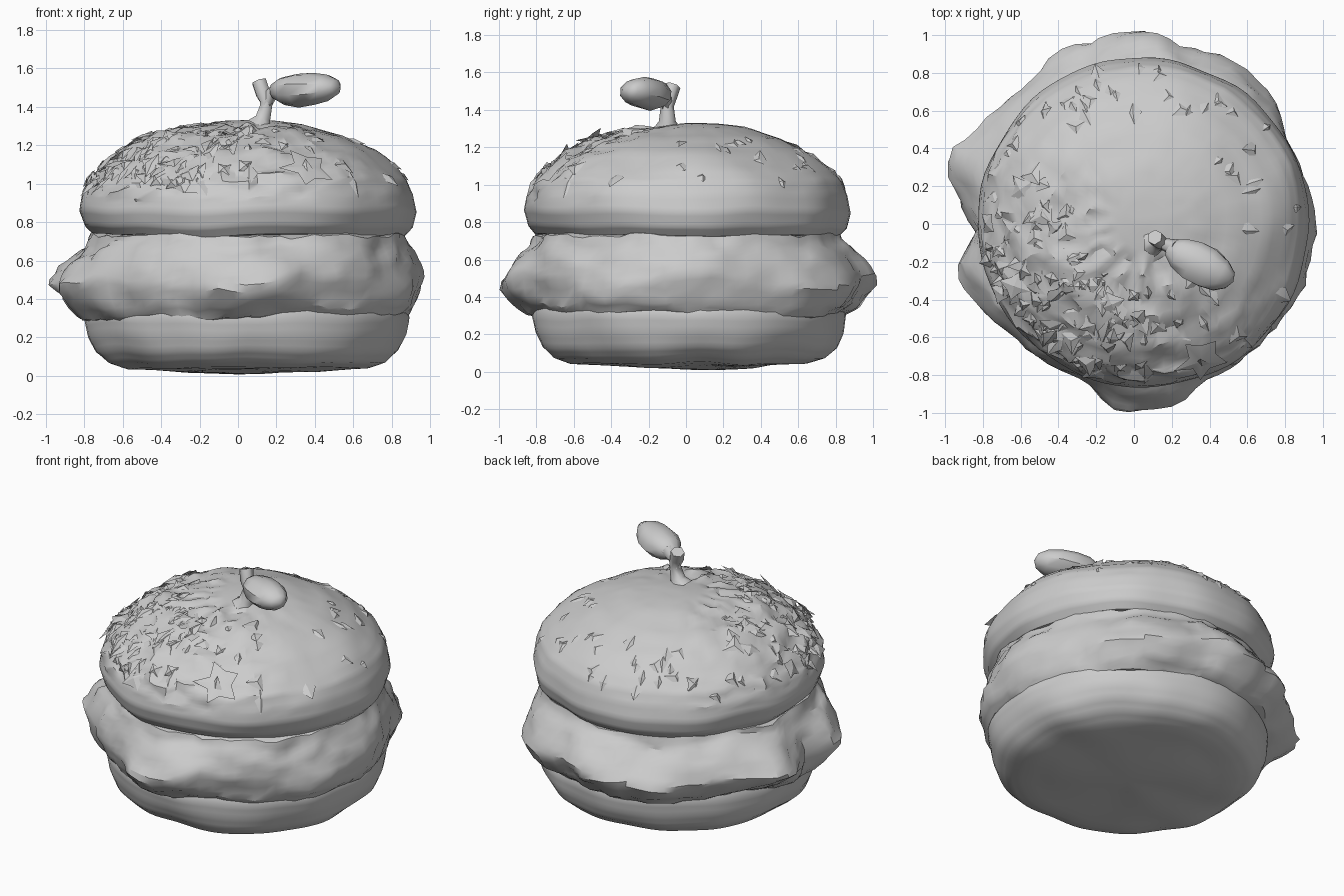
import bpy, bmesh, math, random
from mathutils import Vector, Matrix, noise

random.seed(4)
cube = bpy.data.objects.get("Cube")
if cube:
    bpy.data.objects.remove(cube)

CENTRE = Vector((0.05, 0.01, 0))
SEGMENTS = 84

clay = bpy.data.materials.new("clay grey")
clay.use_nodes = True
clay.diffuse_color = (0.6, 0.6, 0.6, 1)
clay.node_tree.nodes["Principled BSDF"].inputs["Base Color"].default_value = (0.6, 0.6, 0.6, 1)


def finish(name, bm, angle=40):
    bmesh.ops.recalc_face_normals(bm, faces=bm.faces)
    mesh = bpy.data.meshes.new(name)
    bm.to_mesh(mesh)
    bm.free()
    mesh.materials.append(clay)
    obj = bpy.data.objects.new(name, mesh)
    bpy.context.collection.objects.link(obj)
    bpy.ops.object.select_all(action='DESELECT')
    obj.select_set(True)
    bpy.context.view_layer.objects.active = obj
    bpy.ops.object.shade_smooth_by_angle(angle=math.radians(angle))
    return obj


def resample(profile, steps):
    pts = [Vector(p) for p in profile]
    out = []
    for a, b in zip(pts, pts[1:]):
        out += [a.lerp(b, i / steps) for i in range(steps)]
    return out + [pts[-1]]


def lathe(name, profile, shape, steps=3, angle=40):
    """Revolve (radius, height) points; shape moves each point."""
    bm = bmesh.new()
    rings = []
    for r, z in resample(profile, steps):
        count = SEGMENTS if r > 0.001 else 1
        rings.append([bm.verts.new(shape(r, z, math.tau * i / SEGMENTS)) for i in range(count)])
    for low, high in zip(rings, rings[1:]):
        for i in range(SEGMENTS):
            j = (i + 1) % SEGMENTS
            quad = [low[i % len(low)], low[j % len(low)], high[j % len(high)], high[i % len(high)]]
            bm.faces.new(list(dict.fromkeys(quad)))
    return finish(name, bm, angle)


def polar(r, z, a):
    return CENTRE + Vector((r * math.cos(a), r * math.sin(a), z))


def lumpy(p, size, amount):
    return p + noise.noise_vector(p * size) * amount


# Bottom bun
def bottom_shape(r, z, a):
    p = lumpy(polar(r, z, a), 3.5, 0.018)
    p.z = max(p.z, 0)
    return p


lathe("bottom_bun", [(0, 0.015), (0.4, 0.025), (0.64, 0.045), (0.73, 0.075), (0.79, 0.13),
                     (0.825, 0.21), (0.84, 0.3), (0.82, 0.37), (0.6, 0.4), (0, 0.4)], bottom_shape)

# Ruffled filling: reach of the rim by compass angle in degrees
RIM = [(0, 0.92), (25, 0.88), (47, 0.95), (73, 0.97), (93, 1.0), (113, 1.01), (133, 0.96),
       (148, 1.0), (161, 1.09), (174, 0.99), (184, 0.89), (196, 1.05), (209, 0.99), (225, 0.9),
       (250, 0.89), (264, 1.01), (280, 0.98), (294, 0.9), (320, 0.9), (342, 0.91), (360, 0.92)]


def rim_reach(a):
    deg = math.degrees(a) % 360
    for (a0, r0), (a1, r1) in zip(RIM, RIM[1:]):
        if deg <= a1:
            t = (deg - a0) / (a1 - a0)
            return r0 + (r1 - r0) * t * t * (3 - 2 * t)


def filling_shape(r, z, a):
    sway = 0.03 * math.sin(5 * a + 1)
    bulge = max(0, 1 - abs(z - 0.48 - sway) / 0.2) ** 0.8
    if r > 0.7:
        r += (rim_reach(a) - 0.85) * bulge
    p = lumpy(polar(r, z, a), 4, 0.03)
    return lumpy(p, 11, 0.02 if r > 0.7 else 0)


lathe("filling", [(0, 0.28), (0.6, 0.28), (0.82, 0.3), (0.845, 0.36), (0.85, 0.48),
                  (0.85, 0.58), (0.835, 0.66), (0.815, 0.73), (0.6, 0.78), (0, 0.78)],
      filling_shape, 3, 32)

# Top bun, with a flaky crust on the front left
TOP = [(0, 0.72), (0.6, 0.72), (0.81, 0.735), (0.85, 0.78), (0.872, 0.86), (0.855, 0.95),
       (0.825, 1.02), (0.77, 1.08), (0.66, 1.17), (0.5, 1.25), (0.3, 1.3), (0.14, 1.32), (0, 1.325)]


def crust(p):
    side = (p - CENTRE).xy
    if p.z < 0.93 or side.length < 0.2:
        return 0
    toward = side.normalized().dot(Vector((-0.66, -0.75)))
    return max(0.12, min(1, 0.45 + toward))


def top_shape(r, z, a):
    p = lumpy(polar(r, z, a), 3, 0.02)
    return lumpy(p, 13, 0.035 * crust(p))


lathe("top_bun", TOP, top_shape, 4, 30)


# Crust flakes: jagged shallow plates lying on the bun
def flake(bm, a, t, size, spikes, lift, tilt):
    outer = resample(TOP[4:], 6)
    i = min(int(t * (len(outer) - 2)) + 1, len(outer) - 2)
    r, z = outer[i]
    slope = outer[i + 1] - outer[i - 1]
    normal = Vector((slope.y * math.cos(a), slope.y * math.sin(a), -slope.x)).normalized()
    place = top_shape(r, z, a) + normal * lift
    turn = normal.to_track_quat('Z', 'Y').to_matrix().to_4x4()
    lean = Matrix.Rotation(random.uniform(-tilt, tilt), 4, 'X') @ Matrix.Rotation(random.uniform(-tilt, tilt), 4, 'Y')
    frame = Matrix.Translation(place) @ turn @ lean
    hub = bm.verts.new(frame @ Vector((0, 0, 0.008)))
    ring = []
    for k in range(spikes * 2):
        b = math.pi * k / spikes
        s = size * (random.uniform(0.85, 1.1) if k % 2 else random.uniform(0.45, 0.65))
        ring.append(bm.verts.new(frame @ Vector((s * math.cos(b), s * math.sin(b), -0.008))))
    for k in range(len(ring)):
        bm.faces.new((hub, ring[k], ring[(k + 1) % len(ring)]))


bm = bmesh.new()
for n in range(130):
    a = math.radians(random.gauss(225, 38))
    flake(bm, a, random.uniform(0.2, 0.72), random.uniform(0.04, 0.085), random.choice((2, 3, 4)), 0.006, 0.4)
for n in range(35):
    a = math.radians(random.uniform(-75, 130))
    flake(bm, a, random.uniform(0.25, 0.62), random.uniform(0.04, 0.08), random.choice((2, 3)), 0.004, 0.25)
flake(bm, math.radians(-68), 0.38, 0.15, 5, 0.012, 0.02)
finish("crust_flakes", bm, 25)


# Forked pick and skewered topping
def tube(name, points, radii):
    curve = bpy.data.curves.new(name, 'CURVE')
    curve.dimensions = '3D'
    curve.bevel_depth = 1
    curve.bevel_resolution = 1
    curve.use_fill_caps = True
    spline = curve.splines.new('POLY')
    spline.points.add(len(points) - 1)
    for sp, co, rad in zip(spline.points, points, radii):
        sp.co = (*co, 1)
        sp.radius = rad
    obj = bpy.data.objects.new(name, curve)
    curve.materials.append(clay)
    bpy.context.collection.objects.link(obj)


tube("pick", [(0.11, -0.1, 1.3), (0.13, -0.1, 1.34), (0.15, -0.1, 1.42), (0.13, -0.09, 1.47), (0.11, -0.07, 1.53)],
     [0.075, 0.045, 0.035, 0.042, 0.042])
tube("pick_branch", [(0.14, -0.1, 1.4), (0.17, -0.11, 1.46), (0.22, -0.13, 1.49)], [0.03, 0.035, 0.05])

bm = bmesh.new()
bmesh.ops.create_uvsphere(bm, u_segments=10, v_segments=7, radius=1)
axis = Vector((0.33, -0.18, 0.02)).to_track_quat('Z', 'Y').to_matrix().to_4x4()
pose = Matrix.Translation((0.35, -0.21, 1.49)) @ axis @ Matrix.Diagonal((0.115, 0.09, 0.205, 1))
bmesh.ops.transform(bm, matrix=pose, verts=bm.verts)
for v in bm.verts:
    v.co = lumpy(v.co, 6, 0.012)
finish("skewered_topping", bm, 40)
